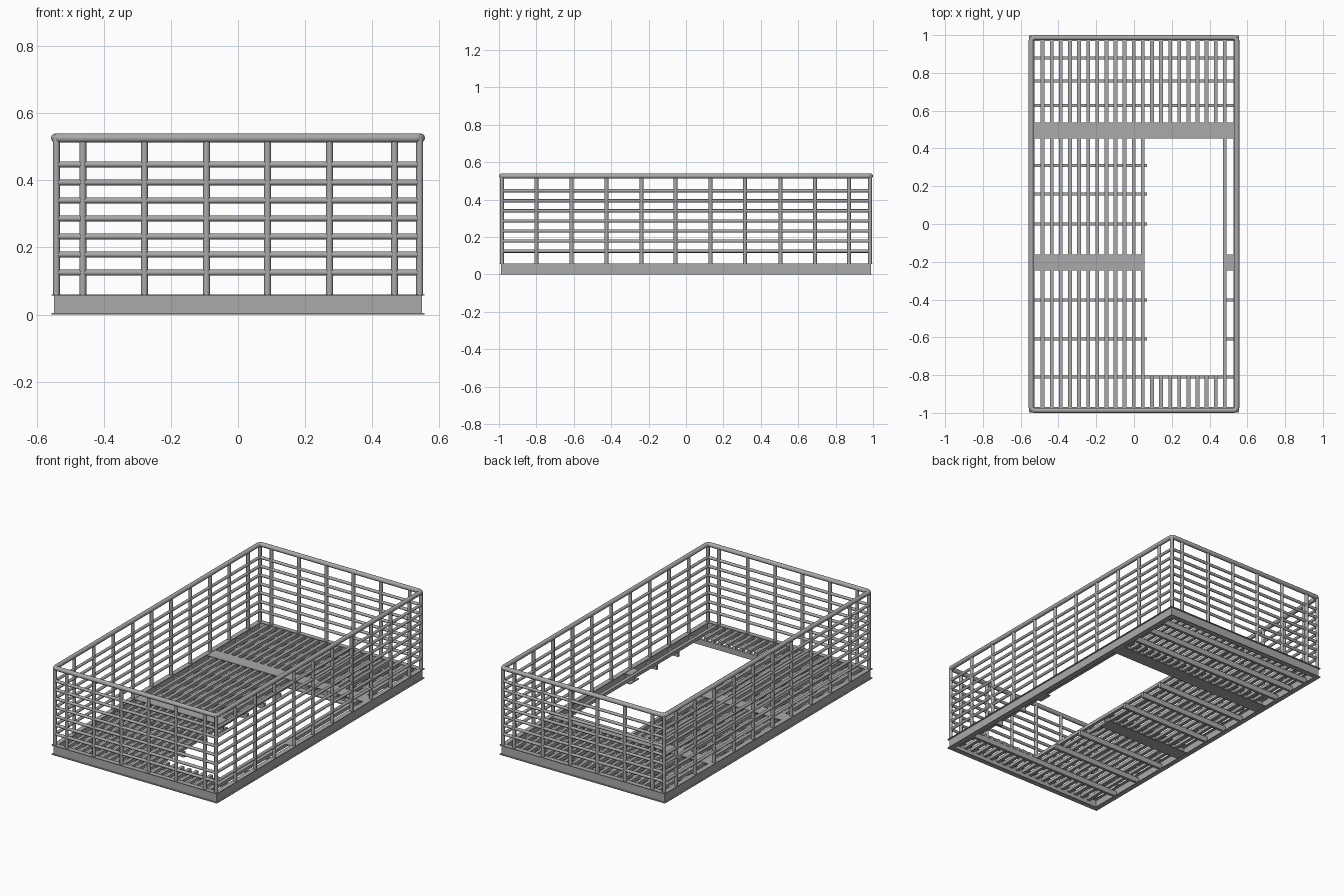
import bpy, bmesh, math
from mathutils import Vector, Matrix

old = bpy.data.objects.get("Cube")
if old:
    bpy.data.objects.remove(old, do_unlink=True)

steel = bpy.data.materials.new("steel_grey")
steel.use_nodes = True
steel.diffuse_color = (0.4, 0.4, 0.4, 1)
steel.node_tree.nodes["Principled BSDF"].inputs["Base Color"].default_value = (0.4, 0.4, 0.4, 1)


def finish(obj, smooth=False):
    obj.data.materials.clear()
    obj.data.materials.append(steel)
    if smooth:
        bpy.ops.object.select_all(action='DESELECT')
        obj.select_set(True)
        bpy.context.view_layer.objects.active = obj
        bpy.ops.object.shade_smooth_by_angle(angle=math.radians(40))


def make(name, bm, smooth=False):
    mesh = bpy.data.meshes.new(name)
    bm.to_mesh(mesh)
    bm.free()
    obj = bpy.data.objects.new(name, mesh)
    bpy.context.collection.objects.link(obj)
    finish(obj, smooth)


def box(bm, x0, x1, y0, y1, z0, z1):
    m = Matrix.Translation(((x0 + x1) / 2, (y0 + y1) / 2, (z0 + z1) / 2))
    bmesh.ops.create_cube(bm, size=1, matrix=m @ Matrix.Diagonal((x1 - x0, y1 - y0, z1 - z0, 1)))


def tube(bm, a, b, r):
    a, b = Vector(a), Vector(b)
    d = b - a
    m = Matrix.Translation((a + b) / 2) @ d.to_track_quat('Z', 'Y').to_matrix().to_4x4()
    bmesh.ops.create_cone(bm, cap_ends=True, segments=12, radius1=r, radius2=r,
                          depth=d.length, matrix=m)


# Main dimensions
PX, PY = 0.542, 0.984       # railing lines
FX, FY = 0.557, 0.998       # outer edge of the base frame
BASE, TOP = 0.06, 0.5265

# Base frame: web between two thin flanges on each side
bm = bmesh.new()
layers = ((0, 0.004, 0, 0.03), (0.004, 0.056, 0.008, 0.014), (0.056, BASE, 0, 0.03))
for z0, z1, outer, inner in layers:
    for s in (-1, 1):
        xs = sorted((s * (FX - outer), s * (FX - inner)))
        ys = sorted((s * (FY - outer), s * (FY - inner)))
        box(bm, *xs, -FY + outer, FY - outer, z0, z1)
        box(bm, -FX + inner, FX - inner, *ys, z0, z1)
make("base_frame", bm)

# Top handrail: closed tube with small rounded corners
R = 0.018
HX, HY = 0.5445, 0.9865
pts = []
for k, (sx, sy) in enumerate(((1, 1), (-1, 1), (-1, -1), (1, -1))):
    for i in range(5):
        a = math.pi / 2 * (k + i / 4)
        pts.append((sx * (HX - R) + R * math.cos(a), sy * (HY - R) + R * math.sin(a), TOP, 1))
curve = bpy.data.curves.new("top_handrail", 'CURVE')
curve.dimensions = '3D'
curve.bevel_depth = 0.0135
curve.bevel_resolution = 4
spline = curve.splines.new('POLY')
spline.points.add(len(pts) - 1)
for p, co in zip(spline.points, pts):
    p.co = co
spline.use_cyclic_u = True
rail = bpy.data.objects.new("top_handrail", curve)
bpy.context.collection.objects.link(rail)
bpy.ops.object.select_all(action='DESELECT')
rail.select_set(True)
bpy.context.view_layer.objects.active = rail
bpy.ops.object.convert(target='MESH')
finish(bpy.context.view_layer.objects.active, True)

# Posts: corners, ends and sides
posts_x = (-0.463, -0.279, -0.094, 0.088, 0.273, 0.467)
posts_y = (-0.8, -0.612, -0.425, -0.238, -0.056, 0.131, 0.315, 0.505, 0.69, 0.871)
bm = bmesh.new()
for s in (-1, 1):
    spots = [(x, s * PY) for x in (-PX, *posts_x, PX)] + [(s * PX, y) for y in posts_y]
    for x, y in spots:
        tube(bm, (x, y, BASE - 0.002), (x, y, TOP), 0.0105)
make("railing_posts", bm, True)

# Seven horizontal bars around the railing
bm = bmesh.new()
for i in range(7):
    z = 0.125 + i * 0.0538
    for s in (-1, 1):
        tube(bm, (-PX, s * PY, z), (PX, s * PY, z), 0.0088)
        tube(bm, (s * PX, -PY, z), (s * PX, PY, z), 0.0088)
make("railing_bars", bm, True)

# Deck slats, interrupted by the stair opening
OPEN_Y0, OPEN_Y1 = -0.803, 0.456
bm = bmesh.new()
for i in range(21):
    x = -0.484 + i * 0.04825
    in_opening = 12 <= i <= 19
    runs = ((-PY, OPEN_Y0), (OPEN_Y1, PY)) if in_opening else ((-PY, PY),)
    for y0, y1 in runs:
        box(bm, x - 0.01, x + 0.01, y0, y1, 0.036, 0.056)
make("deck_slats", bm)

# Thin joists under the slats
bm = bmesh.new()
for y in (-0.81, 0.628, 0.757, 0.88):
    box(bm, -PX, PX, y - 0.008, y + 0.008, 0.004, 0.037)
for y in (-0.61, -0.403, 0, 0.16, 0.31):
    box(bm, -PX, 0.07, y - 0.008, y + 0.008, 0.004, 0.037)
    if y < 0:
        box(bm, 0.475, PX, y - 0.008, y + 0.008, 0.004, 0.037)
make("deck_joists", bm)


# Wide flanged beams
def beam(bm, x0, x1, y):
    box(bm, x0, x1, y - 0.042, y + 0.042, 0.002, 0.007)
    box(bm, x0, x1, y - 0.004, y + 0.004, 0.007, 0.053)
    box(bm, x0, x1, y - 0.042, y + 0.042, 0.053, 0.058)


bm = bmesh.new()
beam(bm, -PX, PX, 0.495)
beam(bm, -PX, 0.045, -0.204)
beam(bm, 0.488, PX, -0.204)
make("deck_beams", bm)
